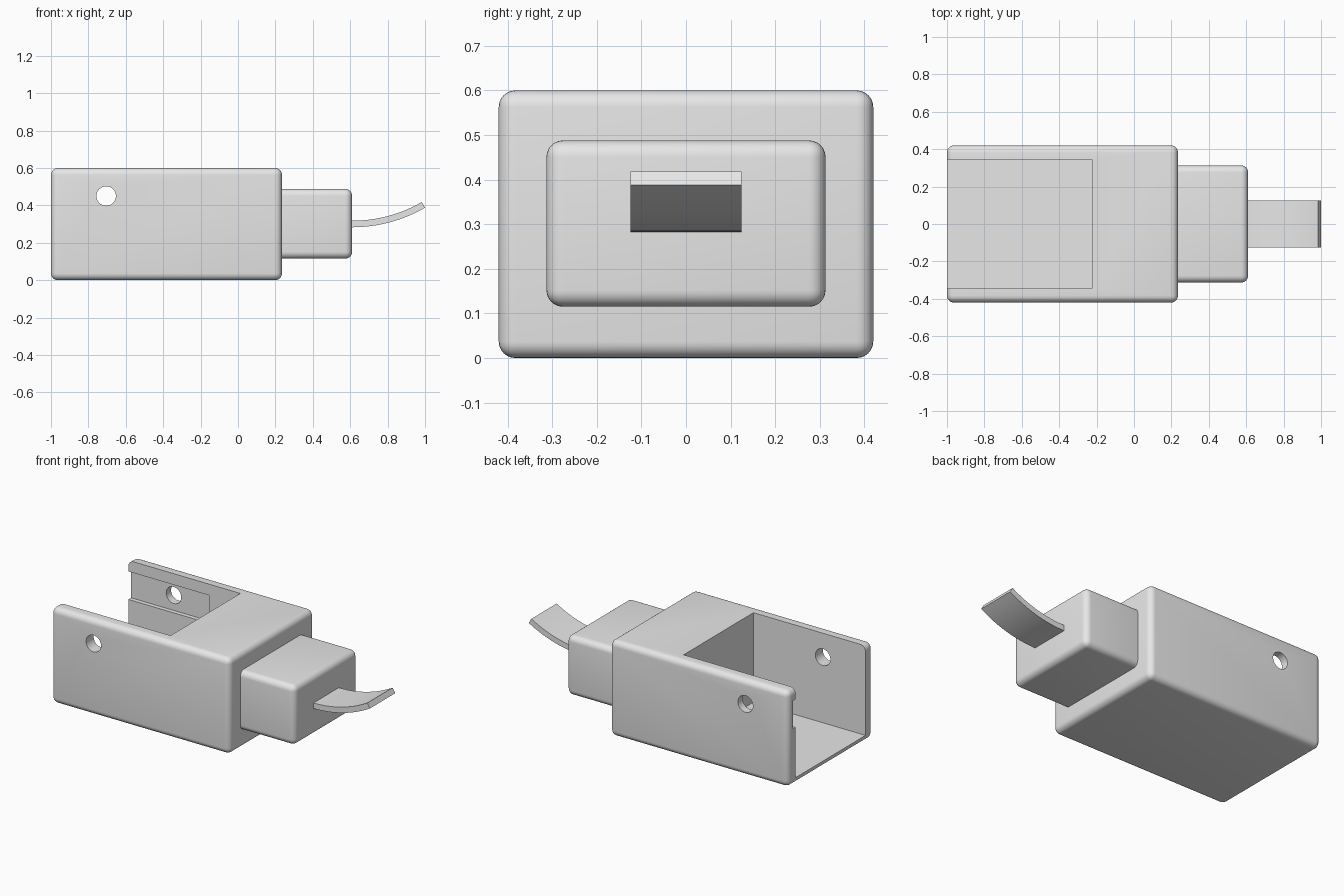
import bpy
import bmesh
import math
from mathutils import Matrix, Vector

cube = bpy.data.objects.get("Cube")
if cube:
    bpy.data.objects.remove(cube, do_unlink=True)

grey = bpy.data.materials.new("light grey")
grey.use_nodes = True
GREY = (0.8, 0.8, 0.8, 1)
grey.diffuse_color = GREY
grey.node_tree.nodes["Principled BSDF"].inputs["Base Color"].default_value = GREY


def add_object(name, bm):
    mesh = bpy.data.meshes.new(name)
    bmesh.ops.recalc_face_normals(bm, faces=bm.faces)
    bm.to_mesh(mesh)
    bm.free()
    mesh.materials.append(grey)
    obj = bpy.data.objects.new(name, mesh)
    bpy.context.collection.objects.link(obj)
    return obj


def box(name, low, high, radius=0):
    """Box between two corners, with optional rounded edges."""
    low, high = Vector(low), Vector(high)
    bm = bmesh.new()
    place = Matrix.Translation((low + high) / 2) @ Matrix.Diagonal((*(high - low), 1))
    bmesh.ops.create_cube(bm, size=1, matrix=place)
    if radius:
        bmesh.ops.bevel(bm, geom=bm.edges[:], offset=radius, offset_type='OFFSET',
                        segments=6, profile=0.5, affect='EDGES')
    return add_object(name, bm)


def cut(target, cutter):
    cutter.hide_render = True
    mod = target.modifiers.new(cutter.name, 'BOOLEAN')
    mod.operation = 'DIFFERENCE'
    mod.solver = 'EXACT'
    mod.object = cutter
    bpy.context.view_layer.objects.active = target
    bpy.ops.object.modifier_apply(modifier=mod.name)
    bpy.data.objects.remove(cutter, do_unlink=True)


def smooth(obj):
    bpy.ops.object.select_all(action='DESELECT')
    obj.select_set(True)
    bpy.context.view_layer.objects.active = obj
    bpy.ops.object.shade_smooth_by_angle(angle=math.radians(25))


# Housing: rounded block with a pocket open at the top and one end
housing = box("housing", (-1, -0.42, 0), (0.235, 0.42, 0.6), 0.037)
cut(housing, box("pocket_cutter", (-1.2, -0.345, 0.04), (-0.225, 0.345, 0.8)))

# Slot along the inside of the back wall
cut(housing, box("slot_cutter", (-1.2, 0.3, 0.355), (-0.44, 0.372, 0.53)))

# Pin hole through both side walls
bm = bmesh.new()
bmesh.ops.create_cone(bm, cap_ends=True, segments=48, radius1=0.052, radius2=0.052, depth=2,
                      matrix=Matrix.Translation((-0.705, 0, 0.45)) @ Matrix.Rotation(math.pi / 2, 4, 'X'))
cut(housing, add_object("hole_cutter", bm))
smooth(housing)

# Smaller neck block, sunk into the housing
neck = box("neck", (0.15, -0.313, 0.115), (0.61, 0.313, 0.488), 0.037)
smooth(neck)

# Curved tongue: an arc profile extruded across y
OUTER, INNER, STEPS = 0.78, 0.745, 16
centre = Vector((0.61, 0, 0.283 + OUTER))
angles = [math.radians(30) * i / STEPS for i in range(STEPS + 1)]


def arc(radius, sweep):
    return [centre + radius * Vector((math.sin(a), 0, -math.cos(a))) for a in sweep]


bm = bmesh.new()
profile = arc(OUTER, angles) + arc(INNER, reversed(angles))
face = bm.faces.new([bm.verts.new(p - Vector((0, 0.125, 0))) for p in profile])
side = bmesh.ops.extrude_face_region(bm, geom=[face])
bmesh.ops.translate(bm, vec=(0, 0.25, 0),
                    verts=[g for g in side["geom"] if isinstance(g, bmesh.types.BMVert)])
smooth(add_object("tongue", bm))
